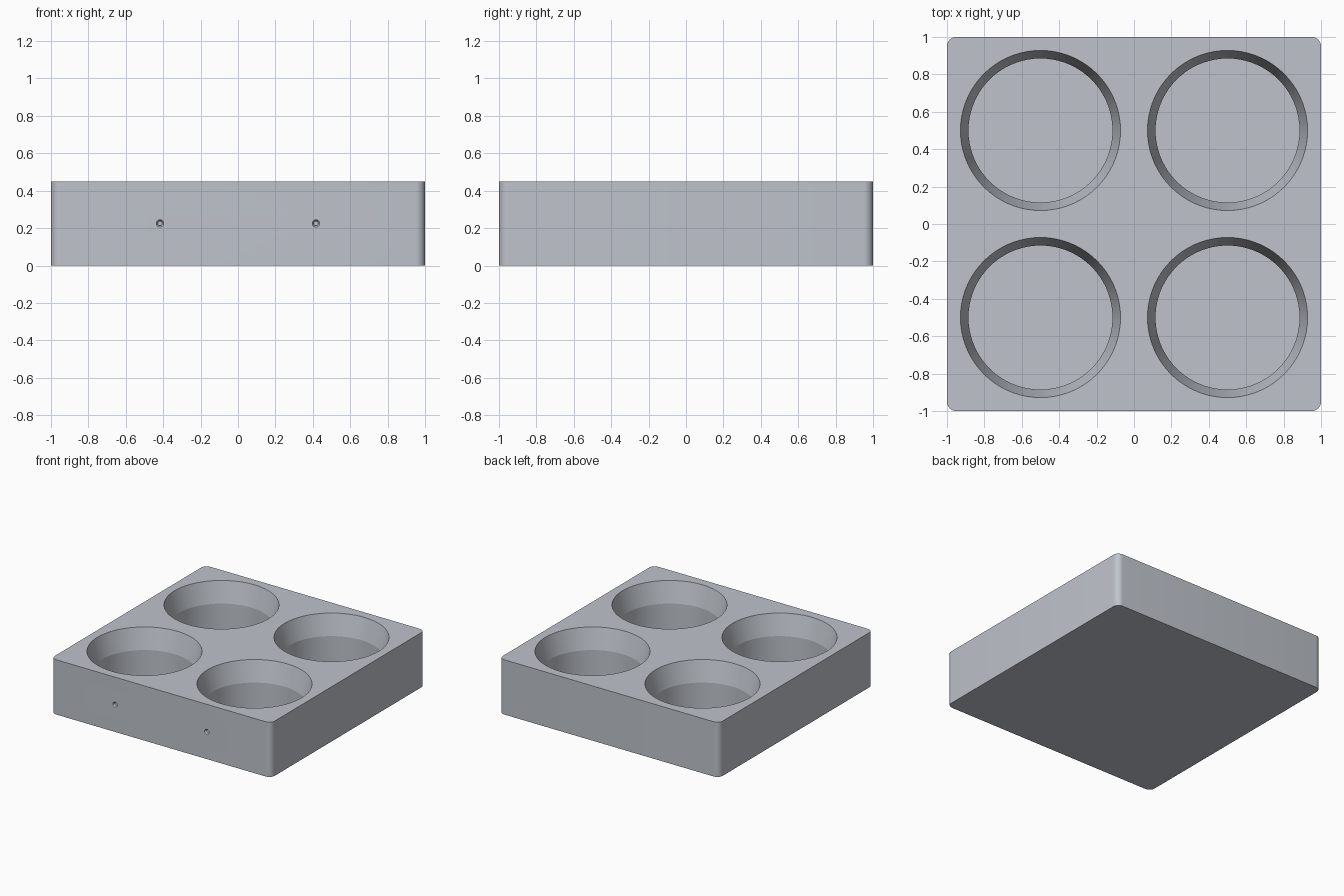
import bpy, bmesh, math

if "Cube" in bpy.data.objects:
    bpy.data.objects.remove(bpy.data.objects["Cube"])

H = 0.45          # block height
CORNER = 0.05     # vertical corner radius


def make_object(name, bm):
    bmesh.ops.recalc_face_normals(bm, faces=bm.faces)
    mesh = bpy.data.meshes.new(name)
    bm.to_mesh(mesh)
    bm.free()
    obj = bpy.data.objects.new(name, mesh)
    bpy.context.collection.objects.link(obj)
    return obj


def revolved(name, profile, place, segments=72):
    """Closed solid from (radius, height) rings; place maps local to world."""
    bm = bmesh.new()
    rings = []
    for r, h in profile:
        rings.append([bm.verts.new(place(r * math.cos(a), r * math.sin(a), h))
                      for a in (2 * math.pi * i / segments for i in range(segments))])
    for low, high in zip(rings, rings[1:]):
        for i in range(segments):
            j = (i + 1) % segments
            bm.faces.new((low[i], low[j], high[j], high[i]))
    bm.faces.new(rings[0])
    bm.faces.new(rings[-1])
    return make_object(name, bm)


# Block with rounded vertical corners
bm = bmesh.new()
outline = []
for k, (sx, sy) in enumerate(((1, 1), (-1, 1), (-1, -1), (1, -1))):
    for i in range(9):
        a = math.pi / 2 * (k + i / 8)
        outline.append(bm.verts.new((sx * (1 - CORNER) + CORNER * math.cos(a),
                                     sy * (1 - CORNER) + CORNER * math.sin(a), 0)))
base = bm.faces.new(outline)
top = bmesh.ops.extrude_face_region(bm, geom=[base], use_keep_orig=True)
bmesh.ops.translate(bm, vec=(0, 0, H),
                    verts=[g for g in top["geom"] if isinstance(g, bmesh.types.BMVert)])
block = make_object("holder_block", bm)

# Four round pockets: straight wall below, flared wall above
cutters = []
slope = (0.428 - 0.385) / 0.17
for cx in (-0.5, 0.5):
    for cy in (-0.5, 0.5):
        cutters.append(revolved(
            "pocket_cutter",
            [(0.385, 0.05), (0.385, H - 0.17), (0.428 + slope * 0.05, H + 0.05)],
            lambda x, y, z, cx=cx, cy=cy: (cx + x, cy + y, z)))

# Two small countersunk holes in the front
for cx in (-0.417, 0.417):
    cutters.append(revolved(
        "front_hole_cutter",
        [(0.012, 0.04), (0.012, 0.012), (0.02, 0), (0.02, -0.05)],
        lambda x, y, z, cx=cx: (cx + x, -1 + z, 0.225 + y), 24))

# Cut everything, then remove the cutters
bpy.context.view_layer.objects.active = block
block.select_set(True)
for cutter in cutters:
    cutter.hide_render = True
    mod = block.modifiers.new("cut", "BOOLEAN")
    mod.operation = "DIFFERENCE"
    mod.solver = "EXACT"
    mod.object = cutter
    bpy.ops.object.modifier_apply(modifier=mod.name)
    bpy.data.objects.remove(cutter)

# Single grey colour and smooth curved walls
grey = bpy.data.materials.new("light_steel_grey")
grey.diffuse_color = (0.52, 0.55, 0.60, 1)
grey.use_nodes = True
grey.node_tree.nodes["Principled BSDF"].inputs["Base Color"].default_value = grey.diffuse_color
block.data.materials.clear()
block.data.materials.append(grey)
for o in bpy.context.selected_objects:
    o.select_set(o == block)
bpy.ops.object.shade_smooth_by_angle(angle=math.radians(12))
